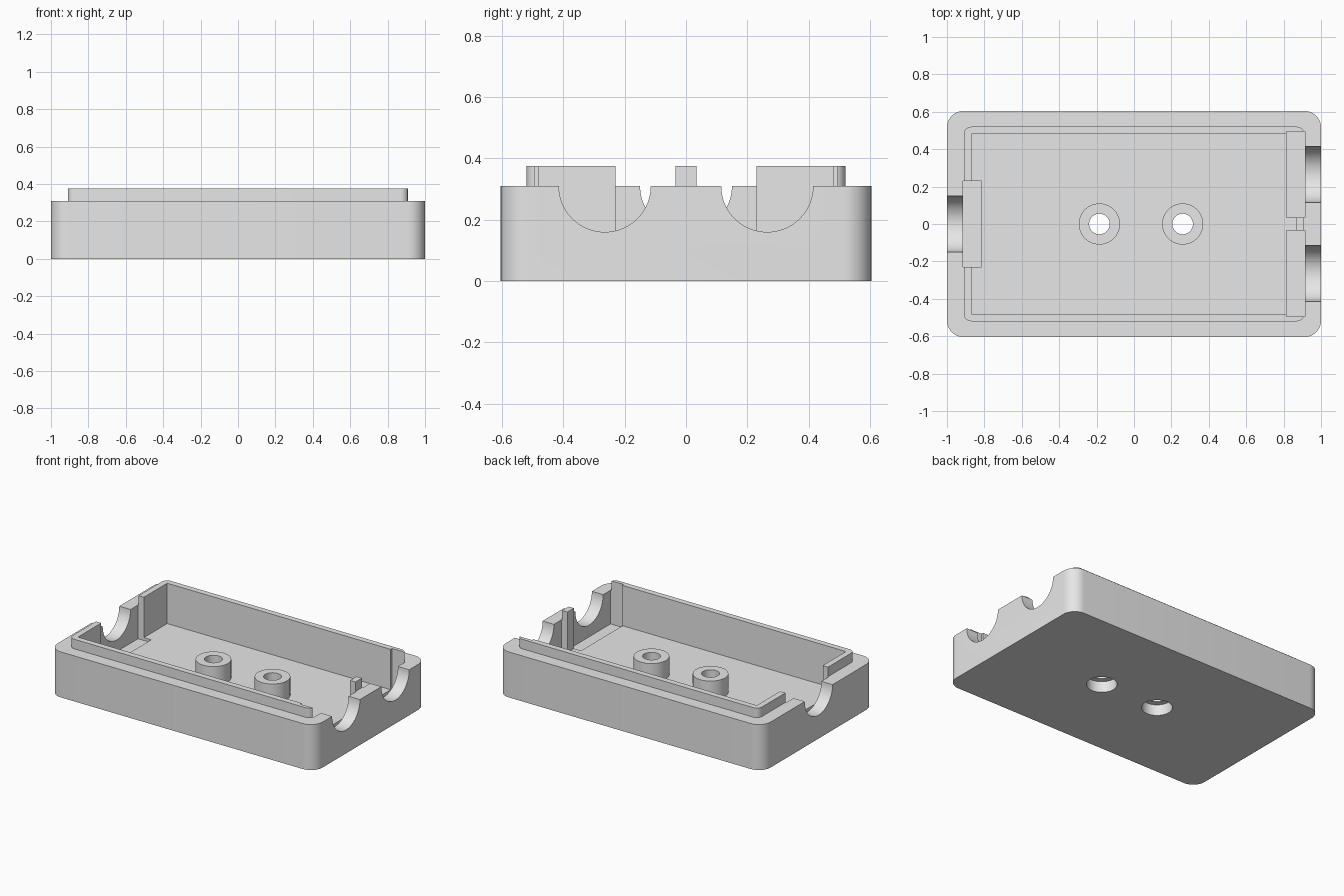
import bpy
import bmesh
import math
from mathutils import Matrix

old = bpy.data.objects.get("Cube")
if old:
    bpy.data.objects.remove(old, do_unlink=True)

grey = bpy.data.materials.new("light_grey")
grey.use_nodes = True
grey.diffuse_color = (0.8, 0.8, 0.8, 1)
grey.node_tree.nodes["Principled BSDF"].inputs["Base Color"].default_value = (0.8, 0.8, 0.8, 1)


def finish(name, bm):
    bmesh.ops.recalc_face_normals(bm, faces=bm.faces)
    mesh = bpy.data.meshes.new(name)
    bm.to_mesh(mesh)
    bm.free()
    obj = bpy.data.objects.new(name, mesh)
    bpy.context.collection.objects.link(obj)
    mesh.materials.append(grey)
    return obj


def block(name, x, y, z, radius=0):
    """Box from (min, max) ranges, optionally with rounded upright corners."""
    bm = bmesh.new()
    bmesh.ops.create_cube(bm, size=1)
    for v in bm.verts:
        v.co = [r[0] if c < 0 else r[1] for c, r in zip(v.co, (x, y, z))]
    if radius:
        upright = [e for e in bm.edges if abs(e.verts[0].co.z - e.verts[1].co.z) > 0.001]
        bmesh.ops.bevel(bm, geom=upright, offset=radius, segments=10,
                        profile=0.5, affect='EDGES')
    return finish(name, bm)


def cylinder(name, centre, radius, length, along_x=False):
    bm = bmesh.new()
    turn = Matrix.Rotation(math.pi / 2, 4, 'Y') if along_x else Matrix()
    bmesh.ops.create_cone(bm, cap_ends=True, segments=64, radius1=radius,
                          radius2=radius, depth=length,
                          matrix=Matrix.Translation(centre) @ turn)
    return finish(name, bm)


def combine(target, tool, operation):
    mod = target.modifiers.new(operation.lower(), 'BOOLEAN')
    mod.operation = operation
    mod.solver = 'EXACT'
    mod.object = tool
    bpy.context.view_layer.objects.active = target
    bpy.ops.object.modifier_apply(modifier=mod.name)
    bpy.data.objects.remove(tool, do_unlink=True)


FLOOR, RIM, LIP = 0.1, 0.31, 0.375

# Outer tray with a raised lip, hollowed out
case = block("case_base", (-1, 1), (-0.605, 0.605), (0, RIM), 0.09)
combine(case, block("lip", (-0.91, 0.91), (-0.52, 0.52), (0.2, LIP), 0.04), 'UNION')
combine(case, block("cavity", (-0.87, 0.87), (-0.48, 0.48), (FLOOR, 0.6)), 'DIFFERENCE')

# Screw posts
POSTS = (-0.185, 0.26)
for x in POSTS:
    combine(case, cylinder("post", (x, 0, 0.1375), 0.11, 0.175), 'UNION')

# Connector openings: a square pocket inside and a half-round notch through the wall
for side, y in ((-1, 0), (1, -0.265), (1, 0.265)):
    xs = sorted((side * 0.815, side * 0.915))
    combine(case, block("pocket", xs, (y - 0.23, y + 0.23), (0.08, 0.6)), 'DIFFERENCE')
    combine(case, cylinder("notch", (side, y, RIM), 0.15, 0.25, True), 'DIFFERENCE')

# Screw holes with counterbores in the underside
for x in POSTS:
    combine(case, cylinder("hole", (x, 0, 0.2), 0.055, 0.6), 'DIFFERENCE')
    combine(case, cylinder("counterbore", (x, 0, 0), 0.095, 0.15), 'DIFFERENCE')

# One material and smooth curves with crisp edges
case.data.materials.clear()
case.data.materials.append(grey)
for poly in case.data.polygons:
    poly.material_index = 0
bpy.ops.object.select_all(action='DESELECT')
case.select_set(True)
bpy.context.view_layer.objects.active = case
bpy.ops.object.shade_smooth_by_angle(angle=math.radians(30))
